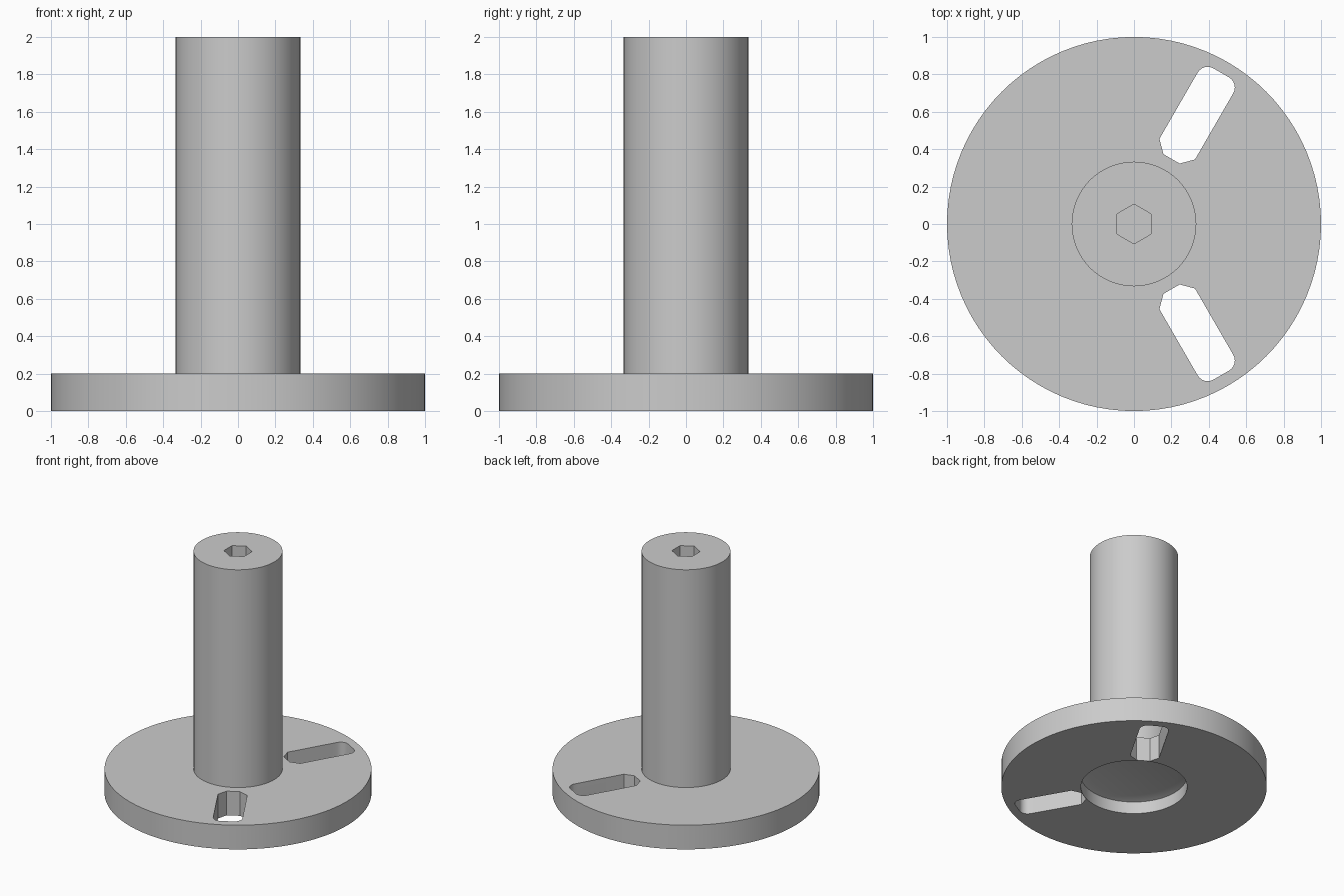
import bpy, bmesh
from math import cos, sin, pi, radians
from mathutils import Matrix

cube = bpy.data.objects.get("Cube")
if cube:
    bpy.data.objects.remove(cube, do_unlink=True)

SEGMENTS = 96
POST_R, RECESS_R = 0.333, 0.4
SLOT_IN, SLOT_OUT, SLOT_HALF, CORNER = 0.402, 0.933, 0.11, 0.062

grey = bpy.data.materials.new("plain grey")
grey.use_nodes = True
colour = (0.6, 0.6, 0.6, 1)
grey.diffuse_color = colour
grey.node_tree.nodes["Principled BSDF"].inputs["Base Color"].default_value = colour


def add_object(name, bm):
    bmesh.ops.recalc_face_normals(bm, faces=bm.faces)
    mesh = bpy.data.meshes.new(name)
    bm.to_mesh(mesh)
    bm.free()
    mesh.materials.append(grey)
    obj = bpy.data.objects.new(name, mesh)
    bpy.context.collection.objects.link(obj)
    return obj


def lathe(name, profile):
    bm = bmesh.new()
    verts = [bm.verts.new((r, 0, z)) for r, z in profile]
    edges = [bm.edges.new(pair) for pair in zip(verts, verts[1:])]
    bmesh.ops.spin(bm, geom=verts + edges, cent=(0, 0, 0), axis=(0, 0, 1),
                   angle=2 * pi, steps=SEGMENTS, use_merge=False)
    bmesh.ops.remove_doubles(bm, verts=bm.verts, dist=0.0001)
    # Close the flat ends
    bmesh.ops.holes_fill(bm, edges=[e for e in bm.edges if e.is_boundary], sides=0)
    return add_object(name, bm)


def prism(name, outline, z0, z1, turn=0):
    bm = bmesh.new()
    face = bm.faces.new([bm.verts.new((x, y, z0)) for x, y in outline])
    top = bmesh.ops.extrude_face_region(bm, geom=[face])["geom"]
    bmesh.ops.translate(bm, vec=(0, 0, z1 - z0),
                        verts=[v for v in top if isinstance(v, bmesh.types.BMVert)])
    bm.transform(Matrix.Rotation(turn, 4, "Z"))
    obj = add_object(name, bm)
    obj.hide_render = True
    return obj


# Round flange and post in one solid, with a stepped recess underneath
body = lathe("flanged_post", [
    (POST_R, 2), (POST_R, 0.2), (1, 0.2), (1, 0),
    (RECESS_R, 0), (RECESS_R, 0.1), (POST_R, 0.12)])

# Slot outline: chamfered inner end, rounded outer corners
half = [(SLOT_IN, 0.05), (SLOT_IN + 0.06, SLOT_HALF)]
for i in range(7):
    a = pi / 2 * (1 - i / 6)
    half.append((SLOT_OUT - CORNER + CORNER * cos(a), SLOT_HALF - CORNER + CORNER * sin(a)))
slot = half + [(x, -y) for x, y in reversed(half)]
cutters = [prism("slot_cutter", slot, -0.1, 0.3, radians(a)) for a in (60, 180, 300)]

# Blind hexagonal socket in the top of the post
hexagon = [(0.106 * cos(a), 0.106 * sin(a)) for a in (pi / 6 + i * pi / 3 for i in range(6))]
cutters.append(prism("socket_cutter", hexagon, 1.8, 2.1))

bpy.context.view_layer.objects.active = body
for cutter in cutters:
    mod = body.modifiers.new("cut", "BOOLEAN")
    mod.operation = "DIFFERENCE"
    mod.solver = "EXACT"
    mod.object = cutter
    bpy.ops.object.modifier_apply(modifier=mod.name)
    bpy.data.objects.remove(cutter, do_unlink=True)

bpy.ops.object.select_all(action="DESELECT")
body.select_set(True)
bpy.ops.object.shade_smooth_by_angle(angle=radians(25))
